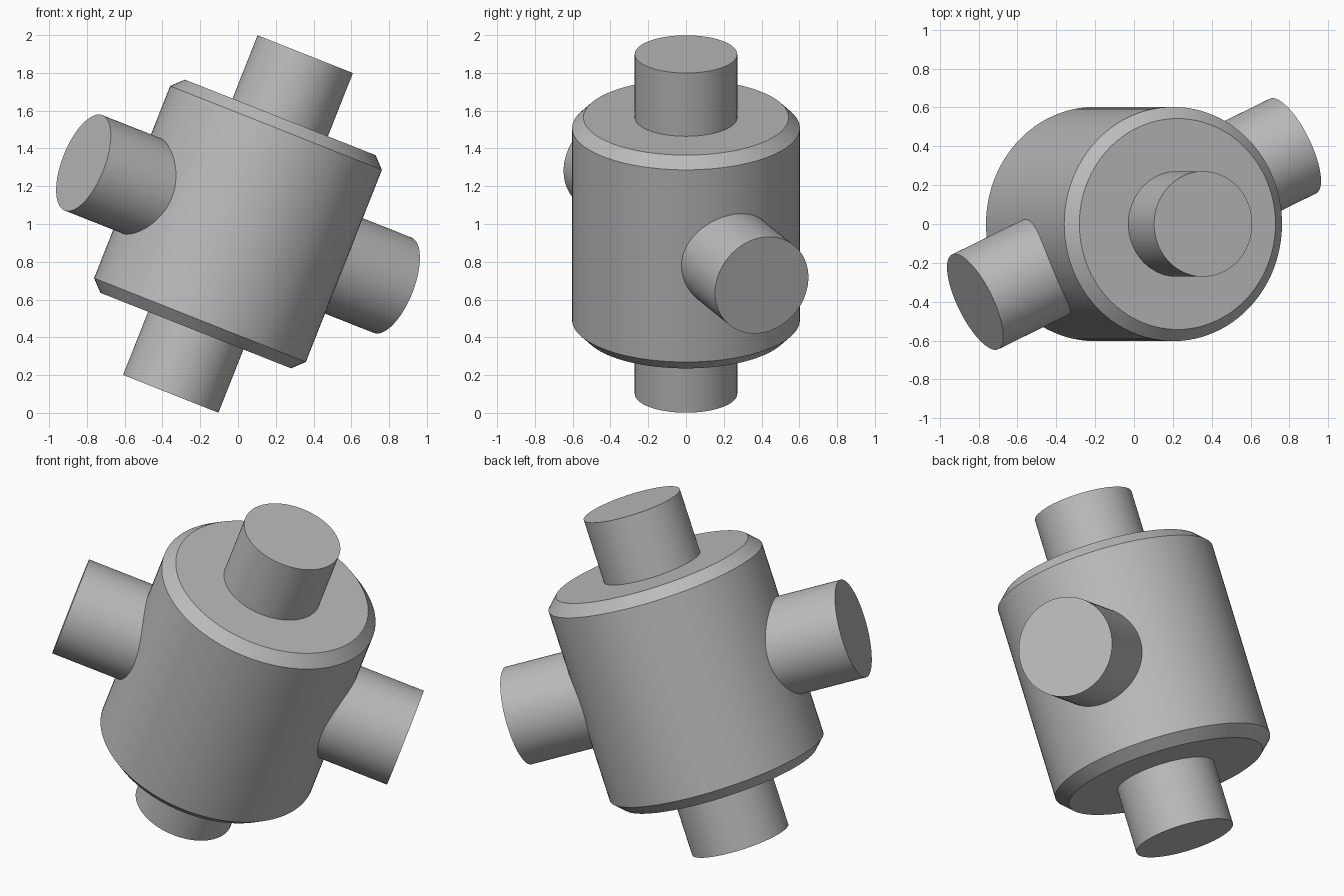
import bpy
import bmesh
from math import cos, sin, pi, radians
from mathutils import Matrix

cube = bpy.data.objects.get("Cube")
if cube:
    bpy.data.objects.remove(cube, do_unlink=True)

# Single grey material
grey = bpy.data.materials.new("mid grey")
grey.use_nodes = True
colour = (0.5, 0.5, 0.5, 1)
grey.diffuse_color = colour
grey.node_tree.nodes["Principled BSDF"].inputs["Base Color"].default_value = colour

SEGMENTS = 96
BODY_R, BODY_H, CHAMFER = 0.603, 0.607, 0.06   # H is half the height
STUB_R, REACH = 0.2715, 0.967                  # reach is measured from the centre

# Whole assembly leans about y and is centred one unit up
LEAN = Matrix.Translation((0, 0, 1)) @ Matrix.Rotation(radians(21.6), 4, "Y")
CROSS = Matrix.Rotation(radians(24.5), 4, "Z")


def lathe(name, profile, local):
    """Closed solid of revolution about z from (radius, height) points."""
    bm = bmesh.new()
    rings = []
    for r, z in profile:
        angles = [2 * pi * i / SEGMENTS for i in range(SEGMENTS)]
        rings.append([bm.verts.new((r * cos(a), r * sin(a), z)) for a in angles])
    for low, high in zip(rings, rings[1:]):
        for i in range(SEGMENTS):
            j = (i + 1) % SEGMENTS
            bm.faces.new((low[i], low[j], high[j], high[i]))
    bm.faces.new(rings[0][::-1])
    bm.faces.new(rings[-1])
    bm.transform(LEAN @ local)
    mesh = bpy.data.meshes.new(name)
    bm.to_mesh(mesh)
    bm.free()
    mesh.materials.append(grey)
    obj = bpy.data.objects.new(name, mesh)
    bpy.context.collection.objects.link(obj)
    bpy.ops.object.select_all(action="DESELECT")
    obj.select_set(True)
    bpy.context.view_layer.objects.active = obj
    bpy.ops.object.shade_smooth_by_angle(angle=radians(30))


# Chamfered drum
lathe("body", [(BODY_R - CHAMFER, -BODY_H), (BODY_R, CHAMFER - BODY_H),
               (BODY_R, BODY_H - CHAMFER), (BODY_R - CHAMFER, BODY_H)],
      Matrix.Identity(4))

# Stubs on the drum axis and through its sides: name, inner end, direction
stubs = [
    ("upper_stub", BODY_H, Matrix.Identity(4)),
    ("lower_stub", BODY_H, Matrix.Rotation(pi, 4, "X")),
    ("left_stub", 0.53, CROSS @ Matrix.Rotation(pi / 2, 4, "Y")),
    ("right_stub", 0.53, CROSS @ Matrix.Rotation(-pi / 2, 4, "Y")),
]
for name, start, direction in stubs:
    lathe(name, [(STUB_R, start), (STUB_R, REACH)], direction)
